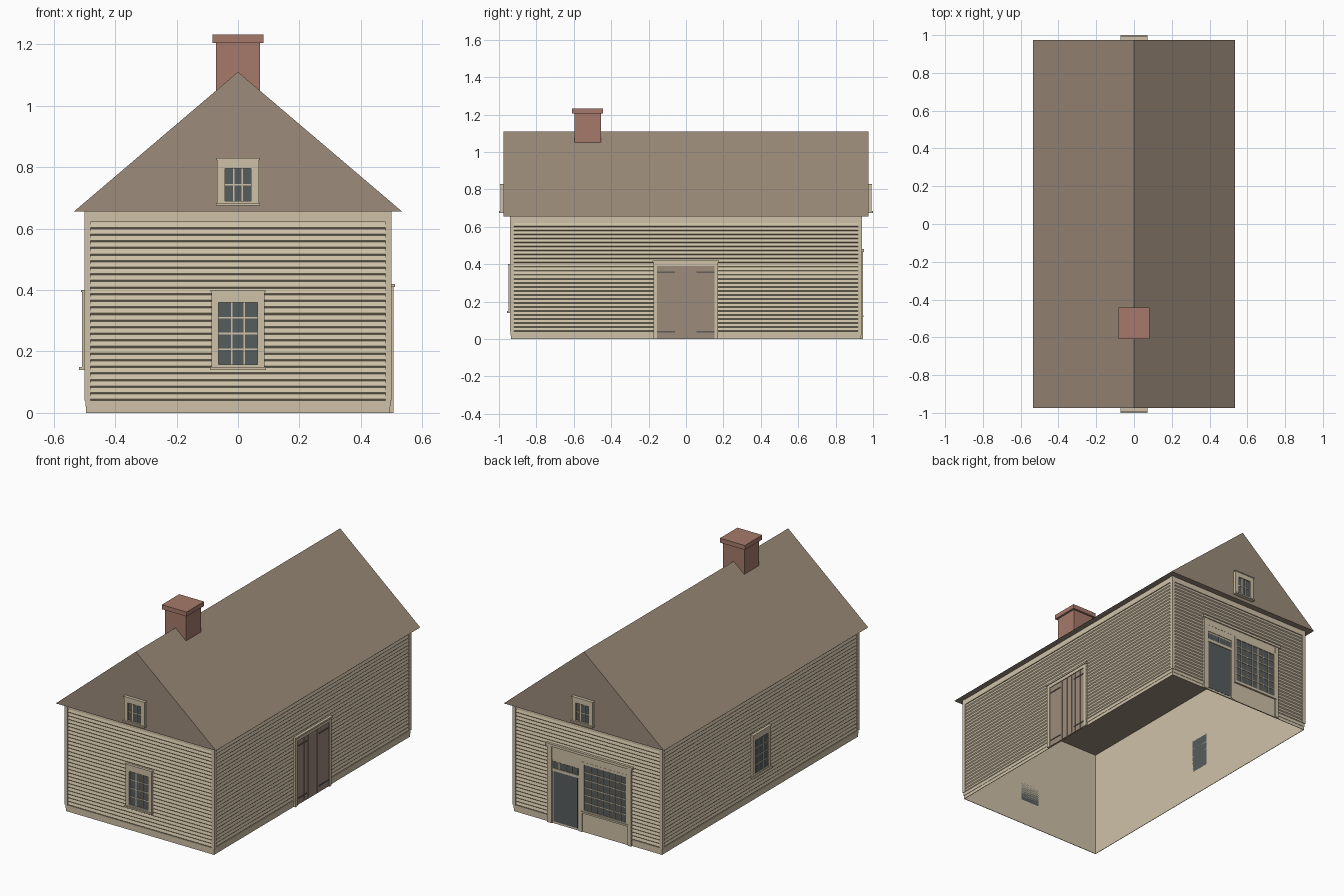
import bpy, bmesh, math
from mathutils import Matrix, Vector

cube = bpy.data.objects.get("Cube")
if cube:
    bpy.data.objects.remove(cube)


def linear(c):
    c /= 255
    return c / 12.92 if c < 0.04045 else ((c + 0.055) / 1.055) ** 2.4


def material(name, *rgb):
    m = bpy.data.materials.new(name)
    col = [linear(c) for c in rgb] + [1]
    m.diffuse_color = col
    m.use_nodes = True
    m.node_tree.nodes["Principled BSDF"].inputs["Base Color"].default_value = col
    return m


MATS = [material("cream_paint", 206, 193, 167), material("roof_brown", 156, 139, 122),
        material("brick_red", 166, 122, 107), material("dark_glass", 86, 92, 92),
        material("iron_grey", 98, 92, 87)]
CREAM, BROWN, BRICK, GLASS, IRON = range(5)

HALF_X, HALF_Y, EAVE, GABLE_Y = 0.492, 0.932, 0.655, 0.975
RIDGE, ROOF_X = 1.11, 0.535


class Part:
    """Collects boxes and strips in a wall frame: u along the wall, d outward, z up."""

    def __init__(self, name, angle=0, dist=0):
        self.name, self.bm = name, bmesh.new()
        self.frame = Matrix.Rotation(math.radians(angle), 4, "Z") @ Matrix.Translation((0, -dist, 0))

    def point(self, u, d, z):
        return self.bm.verts.new(self.frame @ Vector((u, -d, z)))

    def face(self, verts, mat):
        self.bm.faces.new(verts).material_index = mat

    def box(self, u0, u1, z0, z1, d1, mat=CREAM, d0=0):
        c = [self.point(u, d, z) for z in (z0, z1) for u, d in ((u0, d0), (u1, d0), (u1, d1), (u0, d1))]
        self.face(c[:4], mat)
        self.face(c[4:], mat)
        for i in range(4):
            j = (i + 1) % 4
            self.face((c[i], c[j], c[j + 4], c[i + 4]), mat)

    def strip(self, profile, u0, u1, mat=CREAM):
        rows = [(self.point(u0, d, z), self.point(u1, d, z)) for d, z in profile]
        for a, b in zip(rows, rows[1:]):
            self.face((a[0], a[1], b[1], b[0]), mat)

    def finish(self, recalc=True):
        if recalc:
            bmesh.ops.recalc_face_normals(self.bm, faces=self.bm.faces)
        mesh = bpy.data.meshes.new(self.name)
        self.bm.to_mesh(mesh)
        self.bm.free()
        for m in MATS:
            mesh.materials.append(m)
        ob = bpy.data.objects.new(self.name, mesh)
        bpy.context.collection.objects.link(ob)


def glazing(p, u0, u1, z0, z1, cols, rows, bar=0.005):
    """Glass pane with a grid of glazing bars."""
    p.box(u0, u1, z0, z1, 0.008, GLASS)
    for i in range(1, cols):
        u = u0 + (u1 - u0) * i / cols
        p.box(u - bar / 2, u + bar / 2, z0, z1, 0.011)
    for i in range(1, rows):
        z = z0 + (z1 - z0) * i / rows
        p.box(u0, u1, z - bar / 2, z + bar / 2, 0.0105)


def surround(p, u0, u1, z0, z1, a0, a1, b0, b1, d):
    """Four flat boards between an outer and an inner rectangle."""
    p.box(u0, a0, z0, z1, d)
    p.box(a1, u1, z0, z1, d)
    p.box(a0, a1, z0, b0, d)
    p.box(a0, a1, b1, z1, d)


def window(name, angle, dist, hw, z0, z1, gw, g0, g1, rows):
    p = Part(name, angle, dist)
    glazing(p, -gw, gw, g0, g1, 3, rows)
    surround(p, -hw, hw, z0, z1, -gw, gw, g0, g1, 0.016)
    p.box(-hw - 0.004, hw + 0.004, z0, z0 + 0.009, 0.025)
    p.box(-hw - 0.003, hw + 0.003, z1 - 0.006, z1, 0.019)
    p.finish()


# Wall shell, open below
shell = Part("wall_shell")
corners = [(-HALF_X, HALF_Y), (HALF_X, HALF_Y), (HALF_X, -HALF_Y), (-HALF_X, -HALF_Y)]
low = [shell.point(x, y, 0) for x, y in corners]
top = [shell.point(x, y, EAVE) for x, y in corners]
for i in range(4):
    j = (i + 1) % 4
    shell.face((low[i], low[j], top[j], top[i]), CREAM)
shell.finish(False)

# Siding, corner boards, frieze and skirt on each wall
STEP = 0.0215
for side, angle, dist, half in (("front", 0, HALF_Y, HALF_X), ("left", 90, HALF_X, HALF_Y),
                                ("back", 180, HALF_Y, HALF_X), ("right", 270, HALF_X, HALF_Y)):
    boards = Part(side + "_clapboards", angle, dist)
    profile = [(0.001, 0.04)]
    for i in range(27):
        z = 0.04 + i * STEP
        profile += [(0.006, z + 0.005), (0.001, z + STEP)]
    boards.strip(profile, 0.012 - half, half - 0.012)
    boards.finish(False)
    trim = Part(side + "_trim", angle, dist)
    for s in (-1, 1):
        u = sorted((s * (half - 0.012), s * (half + 0.008)))
        trim.box(u[0], u[1], 0.04, EAVE, 0.008)
    trim.box(0.012 - half, half - 0.012, 0.622, EAVE, 0.006)
    trim.box(-half - 0.003, half + 0.003, 0, 0.02, 0.003)
    trim.box(-half - 0.005, half + 0.005, 0.02, 0.04, 0.005)
    trim.finish()

# Roof prism
roof = Part("roof")
ends = [[roof.point(x, y, z) for x, z in ((-ROOF_X, EAVE), (ROOF_X, EAVE), (0, RIDGE))]
        for y in (-GABLE_Y, GABLE_Y)]
for end in ends:
    roof.face(end, BROWN)
for i in range(3):
    j = (i + 1) % 3
    roof.face((ends[0][i], ends[0][j], ends[1][j], ends[1][i]), BROWN)
roof.finish()

# Chimney
chimney = Part("chimney", 0, 0.526)
chimney.box(-0.071, 0.071, 1.03, 1.205, 0.071, BRICK, -0.071)
chimney.box(-0.083, 0.083, 1.205, 1.232, 0.083, BRICK, -0.083)
chimney.finish()

# Windows
for name, angle, dist in (("front_window", 0, HALF_Y), ("right_window", 270, HALF_X)):
    window(name, angle, dist, 0.087, 0.14, 0.4, 0.063, 0.157, 0.36, 4)
for name, angle in (("front_gable_window", 0), ("back_gable_window", 180)):
    window(name, angle, GABLE_Y, 0.068, 0.675, 0.83, 0.043, 0.69, 0.795, 2)

# Double barn door on the left wall
barn = Part("barn_door", 90, HALF_X)
barn.box(-0.175, -0.155, 0, 0.41, 0.014)
barn.box(0.152, 0.172, 0, 0.41, 0.014)
barn.box(-0.155, 0.152, 0.39, 0.41, 0.014)
barn.box(-0.18, 0.177, 0.41, 0.42, 0.019)
barn.box(-0.155, 0.152, 0.002, 0.39, 0.007, BROWN)
edges = (-0.155, -0.12, -0.083, -0.045, -0.001, 0.04, 0.072, 0.115, 0.152)
for a, b in zip(edges, edges[1:]):
    barn.box(a + 0.0012, b - 0.0012, 0.002, 0.39, 0.0095, BROWN)
for z in (0.036, 0.352):
    barn.box(-0.155, -0.06, z, z + 0.008, 0.012, IRON)
    barn.box(0.057, 0.152, z, z + 0.008, 0.012, IRON)
barn.finish()

# Shop front on the back wall: backing, pilasters, header, door, transom, big window
shop = Part("shop_front", 180, HALF_Y)
shop.box(-0.262, 0.29, 0, 0.465, 0.007)
shop.box(-0.265, -0.235, 0, 0.465, 0.014)
shop.box(0.27, 0.295, 0, 0.465, 0.014)
shop.box(-0.265, 0.295, 0.425, 0.465, 0.012)
shop.box(-0.275, 0.305, 0.465, 0.48, 0.019)
shop.box(-0.058, -0.035, 0, 0.425, 0.012)
shop.box(-0.235, -0.058, 0.385, 0.425, 0.011)
shop.box(-0.235, -0.058, 0.318, 0.335, 0.012)
shop.box(-0.228, -0.065, 0.012, 0.318, 0.0085, GLASS)
glazing(shop, -0.23, -0.062, 0.335, 0.375, 4, 1)
glazing(shop, -0.02, 0.262, 0.135, 0.41, 7, 6)
surround(shop, -0.035, 0.274, 0.12, 0.425, -0.02, 0.262, 0.135, 0.41, 0.013)
shop.box(-0.037, 0.276, 0.117, 0.127, 0.018)
shop.finish()
